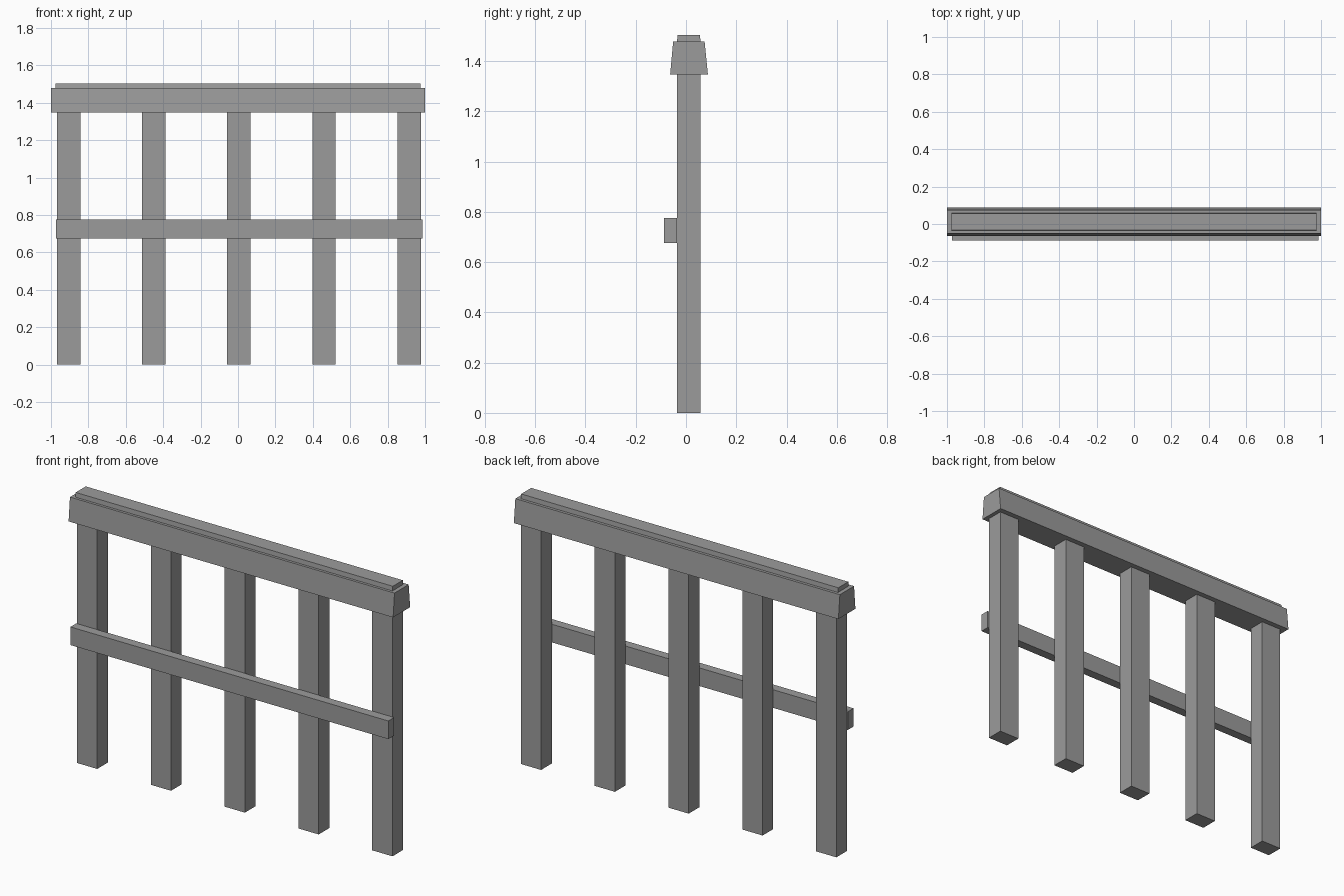
import bpy, bmesh

if "Cube" in bpy.data.objects:
    bpy.data.objects.remove(bpy.data.objects["Cube"])

# Dark grey paint shared by all parts
paint = bpy.data.materials.new("dark_grey")
paint.diffuse_color = (0.33, 0.33, 0.33, 1)
paint.use_nodes = True
paint.node_tree.nodes["Principled BSDF"].inputs["Base Color"].default_value = paint.diffuse_color


def extrude_profile(name, profile, x0, x1):
    """Closed (y, z) profile swept along x."""
    bm = bmesh.new()
    face = bm.faces.new([bm.verts.new((x0, y, z)) for y, z in profile])
    ext = bmesh.ops.extrude_face_region(bm, geom=[face])
    verts = [v for v in ext["geom"] if isinstance(v, bmesh.types.BMVert)]
    bmesh.ops.translate(bm, verts=verts, vec=(x1 - x0, 0, 0))
    bmesh.ops.recalc_face_normals(bm, faces=bm.faces)
    mesh = bpy.data.meshes.new(name)
    bm.to_mesh(mesh)
    bm.free()
    mesh.materials.append(paint)
    obj = bpy.data.objects.new(name, mesh)
    bpy.context.collection.objects.link(obj)
    return obj


def box(name, x0, x1, y0, y1, z0, z1):
    return extrude_profile(name, [(y0, z0), (y1, z0), (y1, z1), (y0, z1)], x0, x1)


# Five evenly spaced square-cut posts
for i in range(5):
    cx = 0.005 + (i - 2) * 0.455
    box(f"post_{i + 1}", cx - 0.0625, cx + 0.0625, -0.036, 0.058, 0, 1.347)

# Cross rail fixed to the front of the posts
box("cross_rail", -0.972, 0.987, -0.087, -0.036, 0.675, 0.776)

# Tapered handrail
extrude_profile("top_rail", [(-0.063, 1.347), (0.087, 1.347), (0.074, 1.478), (-0.051, 1.478)], -1, 1)

# Thin strip along the top of the handrail
extrude_profile("cap_strip", [(-0.036, 1.478), (0.058, 1.478), (0.055, 1.503), (-0.033, 1.503)], -0.977, 0.977)
